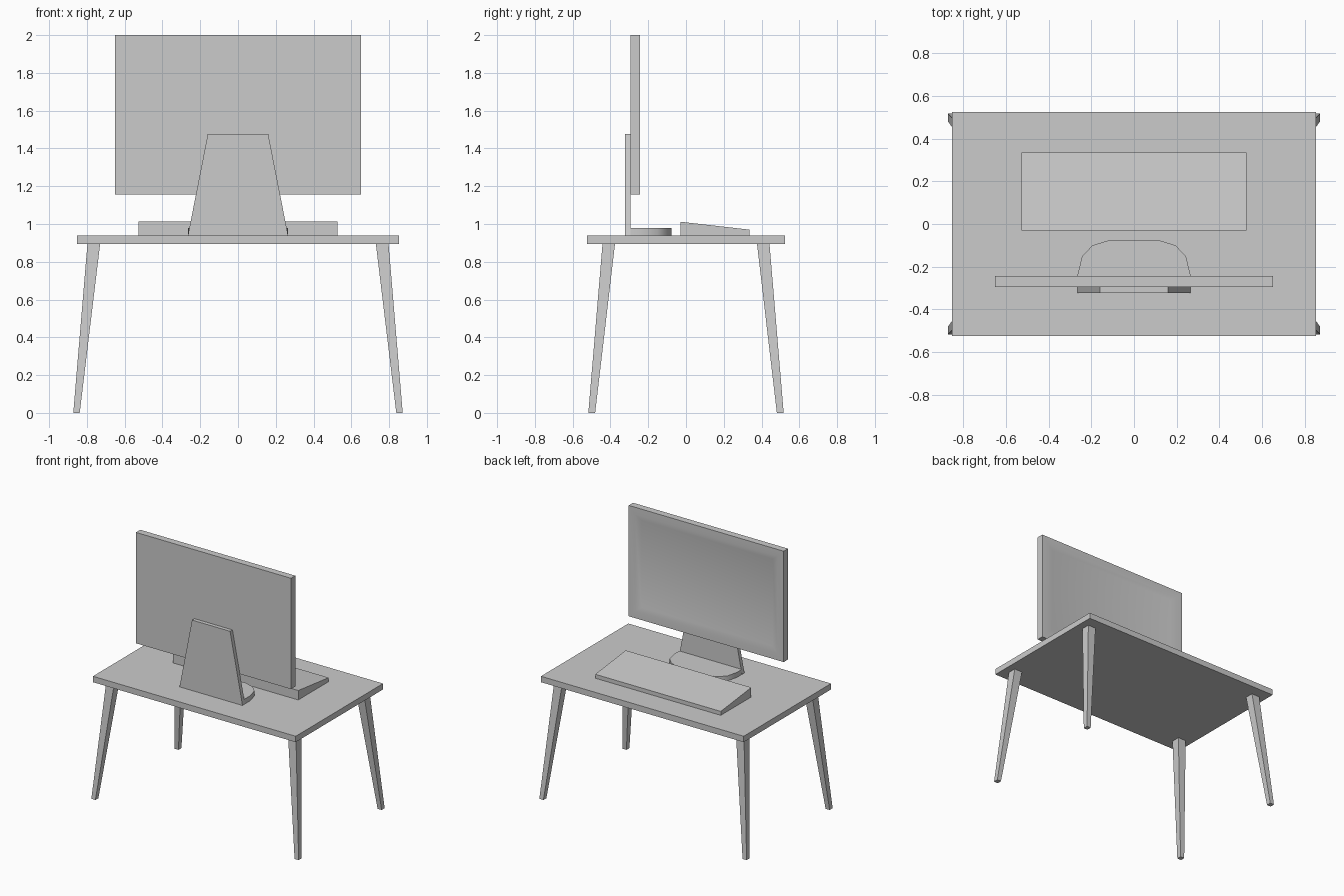
import bpy, bmesh
from math import radians

if "Cube" in bpy.data.objects:
    bpy.data.objects.remove(bpy.data.objects["Cube"])


def finish(name, bm, smooth=None):
    bmesh.ops.recalc_face_normals(bm, faces=bm.faces)
    me = bpy.data.meshes.new(name)
    bm.to_mesh(me)
    bm.free()
    ob = bpy.data.objects.new(name, me)
    bpy.context.collection.objects.link(ob)
    if smooth:
        bpy.ops.object.select_all(action='DESELECT')
        ob.select_set(True)
        bpy.context.view_layer.objects.active = ob
        bpy.ops.object.shade_smooth_by_angle(angle=radians(smooth))
    return ob


def loft(bottom, top):
    """Solid between two matching 3D outlines."""
    bm = bmesh.new()
    lo = [bm.verts.new(p) for p in bottom]
    hi = [bm.verts.new(p) for p in top]
    bm.faces.new(lo)
    bm.faces.new(hi)
    n = len(lo)
    for i in range(n):
        j = (i + 1) % n
        bm.faces.new((lo[i], lo[j], hi[j], hi[i]))
    return bm


def rect(x0, x1, y0, y1, z):
    return [(x0, y0, z), (x1, y0, z), (x1, y1, z), (x0, y1, z)]


# Table top
W, D = 0.853, 0.525
finish("table_top", loft(rect(-W, W, -D, D, 0.895), rect(-W, W, -D, D, 0.94)))

# Splayed, tapered legs
for sx, side in ((-1, "left"), (1, "right")):
    for sy, end in ((-1, "front"), (1, "back")):
        finish(f"{end}_{side}_leg", loft(
            rect(sx * 0.838, sx * 0.872, sy * 0.481, sy * 0.517, 0),
            rect(sx * 0.730, sx * 0.797, sy * 0.376, sy * 0.442, 0.895)))

# Monitor panel with shallow recessed screen on the +y side
M = 0.652
bm = loft(rect(-M, M, -0.295, -0.243, 1.157), rect(-M, M, -0.295, -0.243, 2.0))
bmesh.ops.recalc_face_normals(bm, faces=bm.faces)
screen = max(bm.faces, key=lambda f: f.calc_center_median().y)
bmesh.ops.inset_individual(bm, faces=[screen], thickness=0.075)
bmesh.ops.inset_individual(bm, faces=[screen], thickness=0.01)
c = screen.calc_center_median()
hx, hz = (M - 0.075) * 0.957, (0.4215 - 0.075) * 0.957
for v in screen.verts:
    v.co.x = c.x + (hx if v.co.x > c.x else -hx)
    v.co.z = c.z + (hz if v.co.z > c.z else -hz)
    v.co.y -= 0.01
finish("monitor", bm, 30)

# Stand upright: tapered plate behind the monitor
finish("stand_upright", loft(rect(-0.265, 0.265, -0.324, -0.294, 0.94),
                             rect(-0.16, 0.16, -0.324, -0.294, 1.476)))

# Stand foot: plate with rounded outer edge
half = [(0.262, -0.294), (0.265, -0.24), (0.243, -0.15), (0.194, -0.1), (0.117, -0.076)]
outline = half + [(-x, y) for x, y in reversed(half)]
finish("stand_foot", loft([(x, y, 0.94) for x, y in outline],
                          [(x, y, 0.978) for x, y in outline]), 40)

# Keyboard: sloped wedge
bm = loft(rect(-0.528, 0.528, -0.03, 0.336, 0.94), rect(-0.528, 0.528, -0.03, 0.336, 1.012))
for v in bm.verts:
    if v.co.z > 1 and v.co.y > 0:
        v.co.z = 0.97
finish("keyboard", bm)
